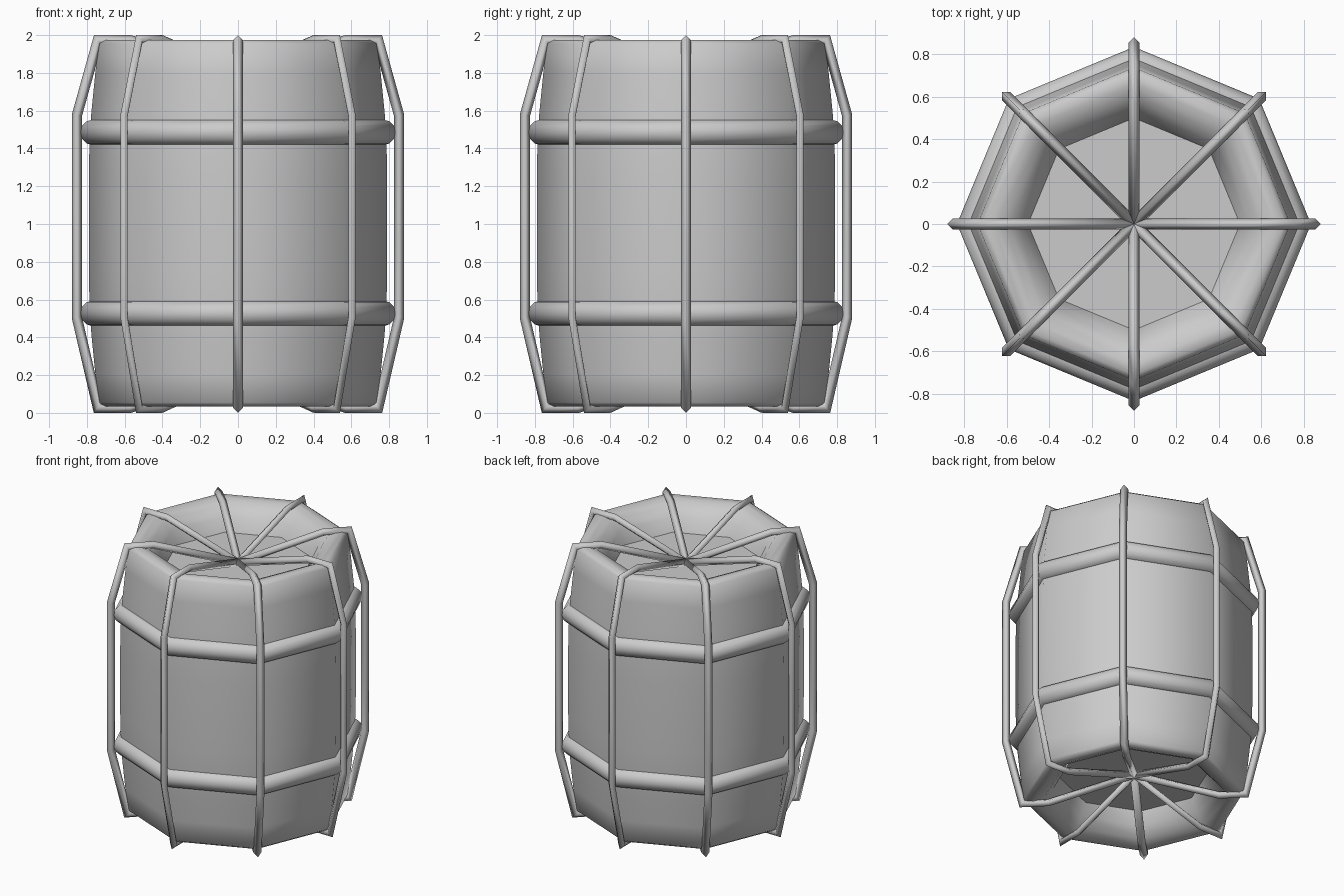
import bpy, bmesh, math
from mathutils import Vector, Matrix

SIDES = 8
if "Cube" in bpy.data.objects:
    bpy.data.objects.remove(bpy.data.objects["Cube"], do_unlink=True)

grey = bpy.data.materials.new("plain grey")
grey.use_nodes = True
grey.diffuse_color = (0.6, 0.6, 0.6, 1)
grey.node_tree.nodes["Principled BSDF"].inputs["Base Color"].default_value = (0.6, 0.6, 0.6, 1)


def finish(name, bm, angle):
    """Turn a bmesh into a shaded object."""
    bmesh.ops.recalc_face_normals(bm, faces=bm.faces)
    mesh = bpy.data.meshes.new(name)
    bm.to_mesh(mesh)
    bm.free()
    obj = bpy.data.objects.new(name, mesh)
    bpy.context.collection.objects.link(obj)
    mesh.materials.append(grey)
    bpy.ops.object.select_all(action='DESELECT')
    obj.select_set(True)
    bpy.context.view_layer.objects.active = obj
    bpy.ops.object.shade_smooth_by_angle(angle=math.radians(angle))
    return obj


def skin(bm, rings, close_ends=False, loop=False):
    """Bridge consecutive rings of points with quads."""
    rows = [[bm.verts.new(p) for p in ring] for ring in rings]
    pairs = list(zip(rows, rows[1:])) + ([(rows[-1], rows[0])] if loop else [])
    for a, b in pairs:
        for i in range(len(a)):
            j = (i + 1) % len(a)
            bm.faces.new((a[i], a[j], b[j], b[i]))
    if close_ends:
        bm.faces.new(rows[0])
        bm.faces.new(rows[-1])


def octagon(r, z):
    turn = 2 * math.pi / SIDES
    return [(r * math.cos(i * turn), r * math.sin(i * turn), z) for i in range(SIDES)]


# Barrel body: recessed lids, rounded rims and bulging wall
MID = 1.005
half = [(0.5, 0.785), (0.54, 0.875), (0.6, 0.94), (0.66, 0.967), (0.71, 0.97),
        (0.738, 0.95), (0.755, 0.8), (0.775, 0.6), (0.785, 0.48), (0.79, 0.25)]
profile = [(r, MID + h) for r, h in half] + [(r, MID - h) for r, h in reversed(half)]
bm = bmesh.new()
skin(bm, [octagon(r, z) for r, z in profile], close_ends=True)
finish("barrel_body", bm, 50)

# Two round-section hoops
for name, z in (("lower_hoop", 0.527), ("upper_hoop", 1.485)):
    bm = bmesh.new()
    steps = [k * math.pi / 6 for k in range(12)]
    skin(bm, [octagon(0.767 + 0.068 * math.cos(t), z + 0.068 * math.sin(t)) for t in steps], loop=True)
    finish(name, bm, 50)

# Eight diamond-section wires running from lid centre to lid centre
WIRE = 0.027
path = [Vector(p) for p in ((0, 1.8), (0.57, 1.973), (0.742, 1.973), (0.853, 1.575),
                            (0.853, 0.505), (0.742, 0.027), (0.57, 0.027), (0, 0.21))]
for n in range(SIDES):
    rings = []
    for i, p in enumerate(path):
        before = (p - path[i - 1]).normalized() if i else None
        after = (path[i + 1] - p).normalized() if i < len(path) - 1 else before
        before = before or after
        along = (before + after).normalized()
        out = Vector((-along.y, along.x)) * WIRE / along.dot(after)
        rings.append([(p.x + out.x, 0, p.y + out.y), (p.x, WIRE, p.y),
                      (p.x - out.x, 0, p.y - out.y), (p.x, -WIRE, p.y)])
    bm = bmesh.new()
    skin(bm, rings, close_ends=True)
    bmesh.ops.rotate(bm, verts=bm.verts, cent=(0, 0, 0),
                     matrix=Matrix.Rotation(n * 2 * math.pi / SIDES, 3, 'Z'))
    finish(f"cage_wire_{n + 1}", bm, 100)
